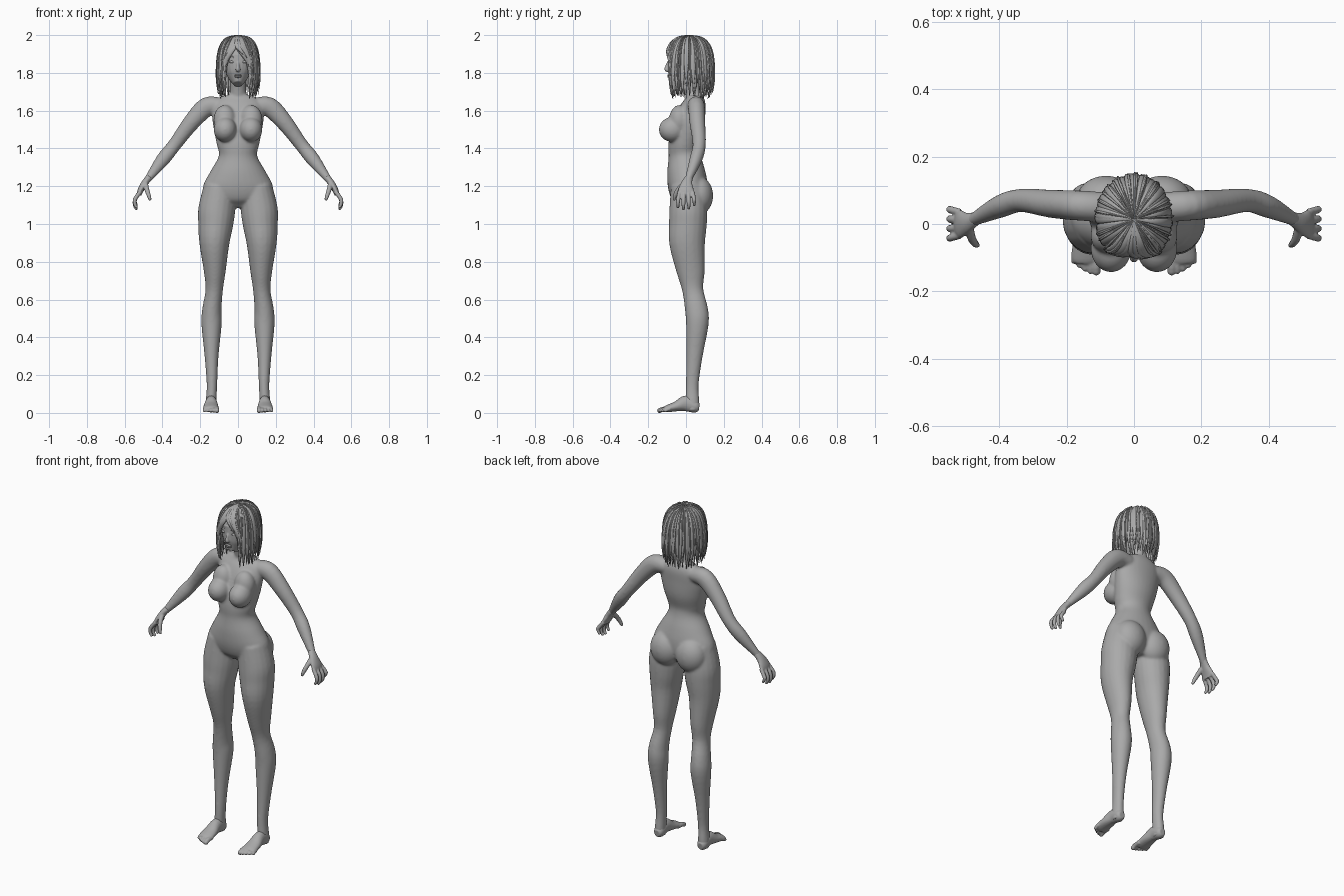
import bpy, bmesh, math, random
from mathutils import Vector, Matrix

random.seed(4)
cube = bpy.data.objects.get("Cube")
if cube:
    bpy.data.objects.remove(cube, do_unlink=True)

grey = bpy.data.materials.new("plain grey")
grey.use_nodes = True
grey.diffuse_color = (0.4, 0.4, 0.4, 1)
grey.node_tree.nodes["Principled BSDF"].inputs["Base Color"].default_value = grey.diffuse_color

X, Y = Vector((1, 0, 0)), Vector((0, 1, 0))


def spline(points, steps):
    """Smoothly interpolate sections of any dimension."""
    p = [Vector(q) for q in points]
    p = [p[0]] + p + [p[-1]]
    out = []
    for i in range(1, len(p) - 2):
        a, b, c, d = p[i - 1:i + 3]
        for k in range(steps):
            t = k / steps
            out.append(b + (c - a) * (t / 2) + (a * 2 - b * 5 + c * 4 - d) * (t * t / 2)
                       + (b * 3 - a - c * 3 + d) * (t ** 3 / 2))
    return out + [p[-1]]


def loft(bm, sections, side=X, sides=20, steps=4):
    """Closed tube through (x, y, z, radius along side, other radius)."""
    secs = spline(sections, steps)
    pts = [Vector(s[:3]) for s in secs]
    rings = []
    for i, s in enumerate(secs):
        t = (pts[min(i + 1, len(pts) - 1)] - pts[max(i - 1, 0)]).normalized()
        u = (side - t * side.dot(t)).normalized()
        v = t.cross(u)
        angles = [math.tau * k / sides for k in range(sides)]
        rings.append([bm.verts.new(pts[i] + u * math.cos(a) * s[3] + v * math.sin(a) * s[4])
                      for a in angles])
    for r, q in zip(rings, rings[1:]):
        for k in range(sides):
            j = (k + 1) % sides
            bm.faces.new((r[k], r[j], q[j], q[k]))
    bm.faces.new(rings[0][::-1])
    bm.faces.new(rings[-1])


def ball(bm, centre, radii):
    bmesh.ops.create_uvsphere(bm, u_segments=24, v_segments=16, radius=1,
                              matrix=Matrix.Translation(centre) @ Matrix.Diagonal((*radii, 1)))


def flip(sections, s):
    return [(q[0] * s, *q[1:]) for q in sections]


def finish(bm, name, voxel=0, smooth=0):
    bmesh.ops.recalc_face_normals(bm, faces=bm.faces)
    for f in bm.faces:
        f.smooth = True
    mesh = bpy.data.meshes.new(name)
    bm.to_mesh(mesh)
    bm.free()
    mesh.materials.append(grey)
    ob = bpy.data.objects.new(name, mesh)
    bpy.context.collection.objects.link(ob)
    if voxel:
        m = ob.modifiers.new("blend", "REMESH")
        m.mode, m.voxel_size, m.use_smooth_shade = "VOXEL", voxel, True
        m = ob.modifiers.new("soften", "SMOOTH")
        m.factor, m.iterations = 0.5, smooth
    return ob


# Torso, neck, arms and legs blended into one body
body = bmesh.new()
loft(body, [(0, .02, 1.085, .05, .05), (0, .02, 1.13, .17, .09), (0, .01, 1.2, .185, .105),
            (0, .0, 1.28, .145, .1), (0, -.007, 1.36, .102, .085), (0, -.008, 1.42, .112, .085),
            (0, .01, 1.5, .128, .088), (0, .028, 1.58, .138, .076), (0, .045, 1.64, .13, .06),
            (0, .048, 1.68, .08, .042)], sides=32)
loft(body, [(0, .05, 1.64, .06, .045), (0, .04, 1.7, .044, .043), (0, .02, 1.8, .042, .045)])
leg = [(.095, .01, 1.2, .085, .09), (.112, .012, 1.08, .098, .1), (.118, .01, 1.0, .093, .1),
       (.125, .006, .9, .08, .095), (.123, .025, .75, .058, .075), (.126, .036, .65, .046, .056),
       (.138, .055, .55, .051, .061), (.14, .06, .47, .054, .06), (.14, .045, .3, .037, .043),
       (.138, .033, .15, .028, .034), (.142, .035, .06, .029, .036), (.142, .038, .012, .03, .032)]
arm = [(.09, .05, 1.625, .045, .042), (.165, .055, 1.62, .045, .052), (.245, .06, 1.54, .042, .045),
       (.335, .07, 1.42, .035, .036), (.395, .053, 1.345, .034, .037), (.475, .014, 1.24, .02, .02),
       (.49, .008, 1.22, .02, .018)]
for s in (1, -1):
    loft(body, flip(leg, s))
    loft(body, flip(arm, s), side=Y)
    ball(body, (.068 * s, -.072, 1.5), (.061, .072, .066))
    ball(body, (.07 * s, -.035, 1.55), (.06, .055, .08))
    ball(body, (.083 * s, .068, 1.15), (.09, .076, .1))
finish(body, "body", .0065, 10)

for s, label in ((1, "left"), (-1, "right")):
    # Hands: palm, four fingers, thumb
    hand = bmesh.new()
    loft(hand, flip([(.47, .016, 1.247, .02, .018), (.495, .004, 1.215, .03, .018),
                     (.515, 0, 1.18, .042, .016), (.524, 0, 1.155, .04, .013)], s), side=Y)
    for k in range(4):
        y = -.034 + .023 * k
        drop = (0, .01, .006, -.012)[k]
        loft(hand, flip([(.518, y, 1.17, .011, .011), (.543, y * 1.2, 1.135, .011, .011),
                         (.547, y * 1.25, 1.11 - drop, .01, .01),
                         (.535, y * 1.25, 1.085 - drop, .007, .007)], s), Y, 10)
    loft(hand, flip([(.49, -.01, 1.215, .014, .014), (.482, -.042, 1.18, .013, .013),
                     (.472, -.058, 1.15, .011, .011), (.464, -.064, 1.125, .007, .007)], s), Y, 10)
    finish(hand, label + "_hand", .004, 2)

    # Feet: heel to ball, then five toes
    foot = bmesh.new()
    loft(foot, flip([(.142, .07, .03, .018, .02), (.142, .05, .034, .029, .034),
                     (.142, 0, .05, .031, .042), (.143, -.05, .035, .039, .027),
                     (.143, -.1, .022, .042, .019), (.143, -.115, .018, .036, .014)], s))
    for k in range(5):
        x, r = .112 + .0165 * k, (.013, .01, .0095, .009, .009)[k]
        y = (-.14, -.139, -.132, -.122, -.11)[k]
        loft(foot, flip([(x, -.085, .022, r, r), (x, y + .02, .02, r, r), (x, y, .012, r, r)], s), X, 10)
        ball(foot, (x * s, y, .012), (r, r, r))
    finish(foot, label + "_foot", .004, 2)

# Head with jaw and nose
head = bmesh.new()
ball(head, (0, .012, 1.875), (.085, .105, .1))
loft(head, [(0, -.02, 1.9, .076, .075), (0, -.023, 1.84, .073, .074),
            (0, -.032, 1.785, .058, .063), (0, -.05, 1.74, .025, .036)])
loft(head, [(0, -.085, 1.868, .008, .008), (0, -.1, 1.835, .008, .01),
            (0, -.103, 1.817, .013, .011), (0, -.095, 1.81, .01, .006)], X, 12)
for s in (1, -1):
    ball(head, (.083 * s, .01, 1.84), (.009, .018, .032))
finish(head, "head", .004, 3)

# Eyes and lips
face = bmesh.new()
for s in (1, -1):
    ball(face, (.031 * s, -.084, 1.858), (.016, .01, .007))
    loft(face, [(.012 * s, -.092, 1.878, .002, .003), (.032 * s, -.089, 1.885, .002, .004),
                (.053 * s, -.073, 1.878, .002, .002)], Y, 8)
for z in (1.787, 1.779):
    ball(face, (0, -.09, z), (.019, .009, .005))
finish(face, "eyes_and_lips")

# Bob hair: tapered locks fanning from the crown, parted around the face
profile = spline([(0, 1.994), (.05, 1.984), (.083, 1.952), (.102, 1.9), (.109, 1.83),
                  (.11, 1.75), (.1, 1.672)], 6)


def scalp(angle, t, lift):
    i = t * (len(profile) - 1)
    k = min(int(i), len(profile) - 2)
    r, z = profile[k].lerp(profile[k + 1], i - k)
    r += lift
    return r * math.cos(angle), .015 + 1.17 * r * math.sin(angle), z + lift


def lock(bm, offset, width, lift, end):
    """Offset is in degrees from the front; front locks sweep off the face."""
    path = []
    edge = 40 if offset > -8 else -44
    for j in range(11):
        t = end * j / 10
        w = min(max((t - .3) / .4, 0), 1)
        d = offset + (edge - offset) * w * w * (3 - 2 * w) if abs(offset) < 44 else offset
        taper = min(1, .25 + 2 * t) * min(1, 3.5 * (1.03 - j / 10))
        path.append((*scalp(math.radians(d - 90), t, lift), width * taper, .005 * min(1, taper + .1)))
    a = math.radians(offset - 90)
    loft(bm, path, Vector((-math.sin(a), math.cos(a), 0)), 8, 2)


hair = bmesh.new()
for layer in (-.006, 0):
    for k in range(44):
        lock(hair, -180 + 360 * (k + random.random() * .6) / 44, .013,
             layer + random.uniform(-.002, .003), random.uniform(.95, 1.02) if layer else random.uniform(.85, 1))
# Loose fringe strands and thin flyaways
for k in range(8):
    lock(hair, -34 + 9 * k, .012, .002, random.uniform(.55, .62))
for k in range(36):
    lock(hair, random.uniform(-180, 180), .004, .005, random.uniform(.75, .98))
ball(hair, (0, .022, 1.885), (.093, .115, .1))
finish(hair, "hair")
